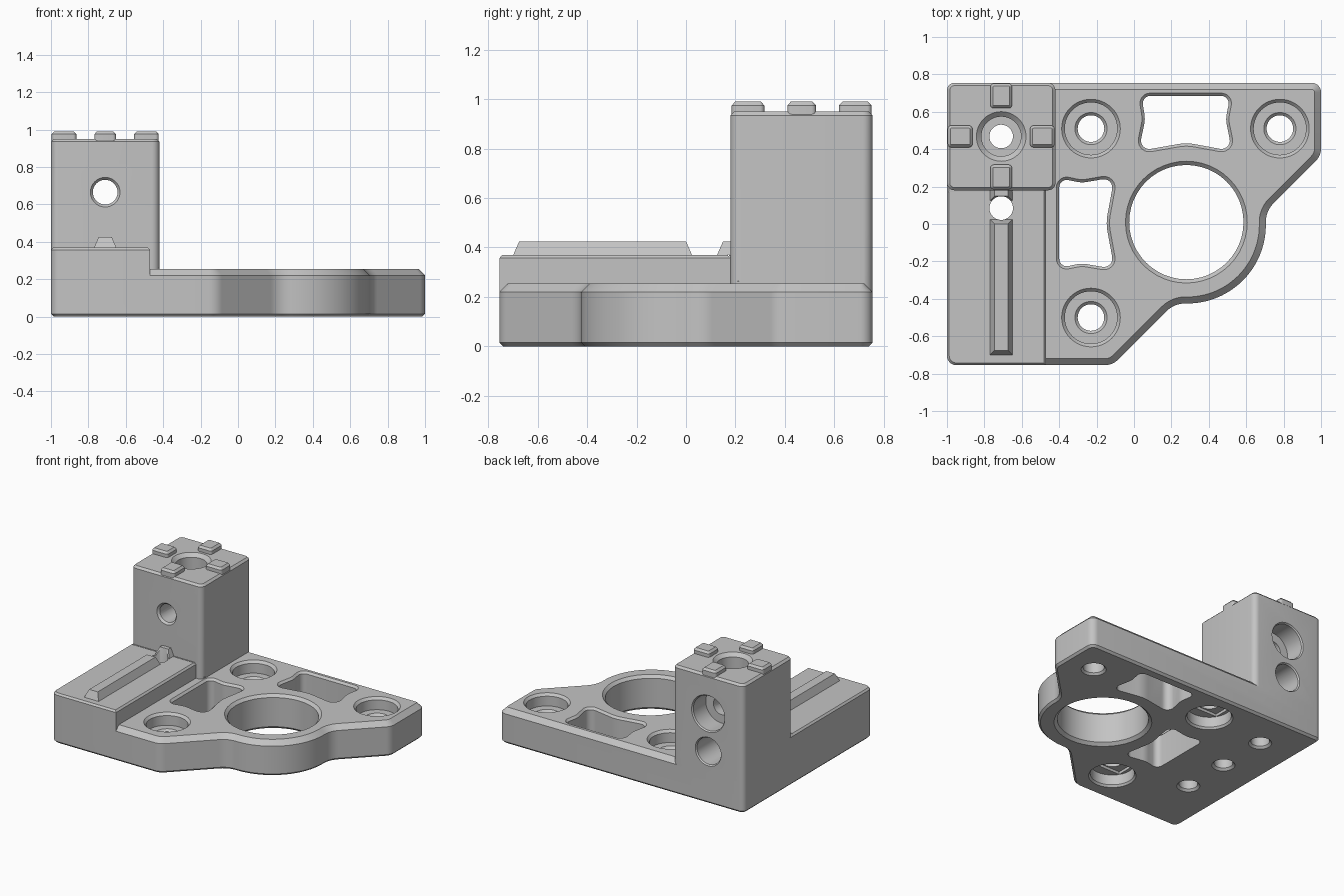
import bpy, bmesh, math
from mathutils import Vector, Matrix

cube = bpy.data.objects.get("Cube")
if cube:
    bpy.data.objects.remove(cube, do_unlink=True)

grey = bpy.data.materials.new("machined_grey")
grey.use_nodes = True
grey.diffuse_color = (0.55, 0.55, 0.55, 1)
grey.node_tree.nodes["Principled BSDF"].inputs["Base Color"].default_value = grey.diffuse_color

ALONG_Y = Matrix.Rotation(math.pi / 2, 4, 'X')   # outline (x, z), depth is -y
ALONG_X = Matrix.Rotation(math.pi / 2, 4, 'Y')   # outline (-z, y), depth is x


def rounded(points):
    """Outline with every corner (x, y, radius) replaced by an arc; radius 0 stays sharp."""
    out = []
    for i, (x, y, r) in enumerate(points):
        p = Vector((x, y))
        if r == 0:
            out.append(p)
            continue
        a = (Vector(points[i - 1][:2]) - p).normalized()
        b = (Vector(points[(i + 1) % len(points)][:2]) - p).normalized()
        half = a.angle(b) / 2
        reach = r / math.tan(half)
        centre = p + (a + b).normalized() * r / math.sin(half)
        start, end = p + a * reach - centre, p + b * reach - centre
        sweep = math.pi - 2 * half
        n = 24 if r > 0.3 else 6
        out.append(p + a * reach)
        for k in range(1, n):
            t = k / n
            out.append(centre + (start * math.sin((1 - t) * sweep) + end * math.sin(t * sweep)) / math.sin(sweep))
        out.append(p + b * reach)
    area = sum(out[i - 1].cross(out[i]) for i in range(len(out)))
    return out if area > 0 else out[::-1]


def rect(x0, x1, y0, y1, r=0):
    return rounded([(x0, y0, r), (x1, y0, r), (x1, y1, r), (x0, y1, r)])


def loft(name, outline, levels, matrix=Matrix()):
    """Stack of the outline grown by (offset, height) at each level."""
    bm = bmesh.new()
    n = len(outline)
    normals = []
    for i, p in enumerate(outline):
        d0 = (p - outline[i - 1]).normalized()
        d1 = (outline[(i + 1) % n] - p).normalized()
        n0, n1 = Vector((d0.y, -d0.x)), Vector((d1.y, -d1.x))
        normals.append((n0 + n1) / (1 + n0.dot(n1)))
    rings = [[bm.verts.new((*(p + m * off), z)) for p, m in zip(outline, normals)] for off, z in levels]
    bm.faces.new(rings[0][::-1])
    bm.faces.new(rings[-1])
    for lo, hi in zip(rings, rings[1:]):
        for i in range(n):
            bm.faces.new((lo[i - 1], lo[i], hi[i], hi[i - 1]))
    bm.transform(matrix)
    mesh = bpy.data.meshes.new(name)
    bm.to_mesh(mesh)
    bm.free()
    mesh.materials.append(grey)
    obj = bpy.data.objects.new(name, mesh)
    bpy.context.collection.objects.link(obj)
    return obj


def bore(x, y, profile, matrix=Matrix(), n=48):
    """Turned cutter from (radius, height) pairs."""
    ring = [Vector((x + math.cos(2 * math.pi * i / n), y + math.sin(2 * math.pi * i / n))) for i in range(n)]
    return loft("bore_cutter", ring, [(r - 1, z) for r, z in profile], matrix)


def combine(body, other, operation):
    mod = body.modifiers.new("combine", 'BOOLEAN')
    mod.operation, mod.solver, mod.object = operation, 'EXACT', other
    bpy.context.view_layer.objects.active = body
    bpy.ops.object.modifier_apply(modifier=mod.name)
    bpy.data.objects.remove(other, do_unlink=True)


TOP = 0.255
CX = -0.71      # centre line of tower and rail
CY = 0.468      # centre of tower in depth

# Base plate with a lobe around the large bore
plate = rounded([(-1, -0.755, 0.05), (-0.115, -0.755, 0.1), (0.215, -0.425, 0.14), (0.705, -0.425, 0.42),
                 (0.705, 0.07, 0.14), (1, 0.365, 0.09), (1, 0.755, 0.05), (-1, 0.755, 0.04)])
body = loft("mounting_bracket", plate, [(-0.015, 0), (0, 0.015), (0, 0.22), (-0.035, TOP)])

# Raised rail block, tower, rails and locating lugs
block = rounded([(-1, -0.755, 0.05), (-0.47, -0.755, 0), (-0.47, 0.3, 0), (-1, 0.3, 0)])
parts = [
    loft("rail_block", block, [(0, 0.1), (0, 0.357), (-0.012, 0.37)]),
    loft("tower", rect(-1, -0.42, 0.18, 0.755, 0.04), [(0, 0.12), (0, 0.935), (-0.015, 0.95)]),
]
for y0, y1 in ((-0.7, 0.025), (0.125, 0.25)):
    parts.append(loft("guide_rail", rect(CX - 0.06, CX + 0.06, y0, y1),
                      [(0.01, 0.345), (-0.025, 0.425)]))
for dx, dy in ((1, 0), (-1, 0), (0, 1), (0, -1)):
    x, y = CX + dx * 0.22, CY + dy * 0.217
    w, d = (0.066, 0.058) if dx else (0.058, 0.066)
    parts.append(loft("locating_lug", rect(x - w, x + w, y - d, y + d, 0.018),
                      [(0, 0.92), (0, 0.975), (-0.014, 0.99)]))
for part in parts:
    combine(body, part, 'UNION')

cutters = []
# Large bore
cutters.append(bore(0.28, 0.01, [(0.34, -0.01), (0.307, 0.02), (0.307, 0.235), (0.337, 0.265)]))

# Screw holes, two of them also recessed from below
for x, y, recessed in ((-0.23, 0.51, True), (-0.23, -0.5, True), (0.78, 0.51, False)):
    top = [(0.073, 0.15), (0.088, 0.165), (0.142, 0.165), (0.142, 0.237), (0.168, 0.265)]
    low = [(0.168, -0.01), (0.15, 0.015), (0.15, 0.09), (0.073, 0.09)] if recessed else [(0.095, -0.01), (0.073, 0.015)]
    cutters.append(bore(x, y, low + top))
    if recessed:
        cutters.append(loft("slot_cutter", rect(x - 0.125, x + 0.125, y - 0.077, y + 0.077),
                            [(0, 0.05), (0, 0.11)]))

# Lightening windows with waisted sides
windows = [
    [(0.04, 0.685, 0.04), (0.515, 0.685, 0.04), (0.49, 0.56, 0.15), (0.525, 0.39, 0.045),
     (0.28, 0.435, 0.25), (0.025, 0.39, 0.045), (0.06, 0.56, 0.15)],
    [(-0.4, -0.235, 0.04), (-0.4, 0.245, 0.04), (-0.28, 0.22, 0.15), (-0.105, 0.25, 0.045),
     (-0.15, 0.005, 0.25), (-0.105, -0.24, 0.045), (-0.28, -0.21, 0.15)],
]
for points in windows:
    cutters.append(loft("window_cutter", rounded(points),
                        [(0, -0.05), (0, 0.24), (0.025, 0.265)]))

# Vertical holes through tower and rail block, and a blind one under the rail
entry = [(0.09, -0.01), (0.065, 0.015)]
cutters.append(bore(CX, CY, entry + [(0.065, 0.8), (0.108, 0.8), (0.108, 0.925), (0.145, 0.96)]))
cutters.append(bore(CX, 0.085, entry + [(0.065, 0.6)]))
cutters.append(bore(CX, -0.28, entry + [(0.065, 0.25)]))

# Horizontal holes from the back of the tower
cutters.append(bore(CX, 0.665, [(0.145, -0.765), (0.13, -0.745), (0.13, -0.6), (0.068, -0.6),
                                (0.068, -0.195), (0.09, -0.17)], ALONG_Y))
cutters.append(bore(CX, 0.385, [(0.115, -0.765), (0.1, -0.745), (0.1, -0.45)], ALONG_Y))

# Relief groove where rail block meets tower
cutters.append(bore(-0.368, 0.172, [(0.022, -1.1), (0.022, -0.41)], ALONG_X, 16))

for cutter in cutters:
    combine(body, cutter, 'DIFFERENCE')

bpy.ops.object.select_all(action='DESELECT')
body.select_set(True)
bpy.context.view_layer.objects.active = body
bpy.ops.object.shade_smooth_by_angle(angle=math.radians(30))
